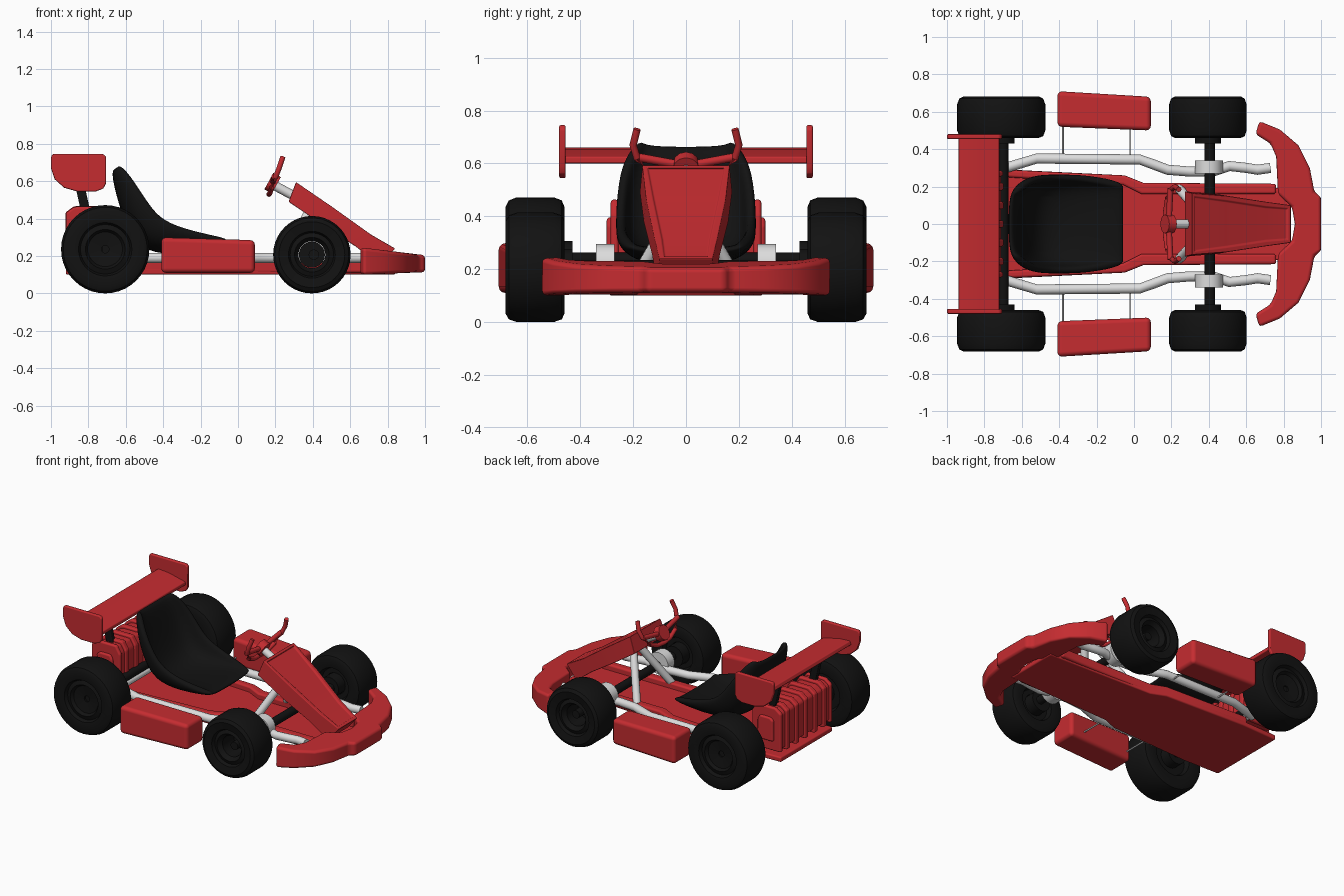
import bpy, bmesh, math
from mathutils import Vector

cube = bpy.data.objects.get("Cube")
if cube:
    bpy.data.objects.remove(cube, do_unlink=True)


def material(name, rgb):
    m = bpy.data.materials.new(name)
    m.use_nodes = True
    m.diffuse_color = (*rgb, 1)
    m.node_tree.nodes["Principled BSDF"].inputs["Base Color"].default_value = (*rgb, 1)
    return m


RED = material("red", (0.56, 0.025, 0.03))
BLACK = material("black", (0.006, 0.006, 0.006))
SILVER = material("light grey", (0.72, 0.72, 0.72))


def finish(name, bm, mat, mirror=False, bevel=0, segments=3):
    bmesh.ops.recalc_face_normals(bm, faces=bm.faces)
    mesh = bpy.data.meshes.new(name)
    bm.to_mesh(mesh)
    bm.free()
    mesh.materials.append(mat)
    ob = bpy.data.objects.new(name, mesh)
    bpy.context.collection.objects.link(ob)
    bpy.ops.object.select_all(action="DESELECT")
    ob.select_set(True)
    bpy.context.view_layer.objects.active = ob
    bpy.ops.object.shade_smooth_by_angle(angle=math.radians(40))
    if bevel:
        b = ob.modifiers.new("bevel", "BEVEL")
        b.width, b.segments, b.limit_method = bevel, segments, "ANGLE"
        b.harden_normals = True
    if mirror:
        m = ob.modifiers.new("mirror", "MIRROR")
        m.use_axis = (False, True, False)
        m.use_mirror_merge = False
    return ob


def loft(name, rings, mat, **kw):
    """Skin a list of closed rings and cap both ends."""
    bm = bmesh.new()
    loops = [[bm.verts.new(p) for p in ring] for ring in rings]
    n = len(loops[0])
    for a, b in zip(loops, loops[1:]):
        for i in range(n):
            j = (i + 1) % n
            bm.faces.new((a[i], a[j], b[j], b[i]))
    bm.faces.new(loops[0])
    bm.faces.new(loops[-1])
    return finish(name, bm, mat, **kw)


def plan(name, outline, bottom, top, mat, **kw):
    """Extrude an x-y outline; bottom and top are functions of x."""
    return loft(name, [[(x, y, f(x)) for x, y in outline] for f in (bottom, top)], mat, **kw)


def side(name, outline, y0, y1, mat, **kw):
    """Extrude an x-z outline across y."""
    return loft(name, [[(x, y, z) for x, z in outline] for y in (y0, y1)], mat, **kw)


def tube(name, points, radius, mat, mirror=False, sides=12):
    pts = [Vector(p) for p in points]
    rings = []
    for i, p in enumerate(pts):
        d = (pts[min(i + 1, len(pts) - 1)] - pts[max(i - 1, 0)]).normalized()
        u = d.cross(Vector((0, 0, 1)) if abs(d.z) < 0.8 else Vector((0, 1, 0))).normalized()
        v = d.cross(u)
        angles = [2 * math.pi * k / sides for k in range(sides)]
        rings.append([p + radius * (u * math.cos(a) + v * math.sin(a)) for a in angles])
    return loft(name, rings, mat, mirror=mirror)


def lathe(name, profile, x, z, mat):
    """Turn a (radius, y) profile around a y axis, mirrored to both sides."""
    bm = bmesh.new()
    vs = [bm.verts.new((x + r, y, z)) for r, y in profile]
    es = [bm.edges.new(p) for p in zip(vs, vs[1:] + vs[:1])]
    bmesh.ops.spin(bm, geom=vs + es, cent=(x, 0, z), axis=(0, 1, 0),
                   angle=2 * math.pi, steps=40, use_merge=True)
    bmesh.ops.remove_doubles(bm, verts=bm.verts, dist=0.0005)
    return finish(name, bm, mat, mirror=True)


def both(half):
    """Complete a half outline with its mirror image in y."""
    return half + [(x, -y) for x, y in reversed(half) if y > 0]


def level(z):
    return lambda x: z


# Wheels: tyre with stepped rim, hub and axle
for end, x, r, hole in (("rear", -0.71, 0.236, 0.02), ("front", 0.395, 0.207, 0.072)):
    rim = r * 0.56
    tyre = [(hole, 0.50), (hole, 0.63), (rim * 0.7, 0.64), (rim * 0.8, 0.66),
            (rim, 0.65), (rim * 1.08, 0.672), (r * 0.85, 0.682), (r * 0.95, 0.67),
            (r, 0.64), (r, 0.50), (r * 0.95, 0.47), (r * 0.85, 0.46),
            (rim, 0.47), (rim * 0.9, 0.50)]
    lathe(end + "_wheels", tyre, x, r, BLACK)
    tube(end + "_axle", [(x + 0.01, -0.62, r), (x + 0.01, 0.62, r)], 0.028, BLACK)
    tube(end + "_hubs", [(x, 0.43, r), (x, 0.51, r)], 0.07, BLACK, mirror=True, sides=20)
tube("steering_knuckles", [(0.40, 0.27, 0.22), (0.40, 0.34, 0.22)], 0.075, SILVER,
     mirror=True, sides=20)

# Floor pan with raised side lips
plan("floor_pan", both([(-0.92, 0.28), (-0.65, 0.29), (-0.05, 0.26), (0.05, 0.22), (0.84, 0.19)]),
     level(0.10), level(0.135), RED, bevel=0.01)
plan("floor_lips", [(-0.68, 0.29), (-0.05, 0.26), (0.05, 0.22), (0.76, 0.215),
                    (0.76, 0.16), (0.04, 0.16), (-0.06, 0.21), (-0.68, 0.25)],
     level(0.11), level(0.175), RED, mirror=True, bevel=0.015)

# Chassis tubes
rail = [(-0.72, 0.29), (-0.62, 0.32), (-0.52, 0.35), (0.03, 0.345), (0.10, 0.32),
        (0.18, 0.29), (0.30, 0.28), (0.42, 0.28), (0.51, 0.31), (0.60, 0.30),
        (0.66, 0.29), (0.73, 0.30)]
tube("chassis_rails", [(x, y, 0.19) for x, y in rail], 0.027, SILVER, mirror=True)
tube("rear_cross_tube", [(-0.70, -0.29, 0.19), (-0.70, 0.29, 0.19)], 0.022, SILVER)
for i, x in enumerate((-0.38, -0.02)):
    tube("pod_bracket_%d" % i, [(x, 0.34, 0.17), (x, 0.54, 0.17)], 0.005, SILVER, mirror=True)

# Side pods
plan("side_pods", [(-0.41, 0.52), (-0.41, 0.71), (0.09, 0.68), (0.09, 0.50)],
     level(0.11), lambda x: 0.287 - 0.03 * x, RED, mirror=True, bevel=0.025)

# Wraparound nose bumper
nose = [(0.86, 0), (0.845, 0.09), (0.77, 0.16), (0.76, 0.36), (0.73, 0.43), (0.65, 0.48),
        (0.67, 0.55), (0.78, 0.505), (0.88, 0.42), (0.94, 0.30), (0.965, 0.17),
        (1.0, 0.145), (1.0, 0)]
nose += [(x, -y) for x, y in reversed(nose) if y > 0]
plan("nose_bumper", nose, lambda x: 0.10 + 0.04 * (x - 0.66),
     lambda x: 0.245 - 0.12 * (x - 0.66), RED, bevel=0.018)

# Front fairing: tapering hood with a recessed top panel
stations = [(0.31, 0.595, 0.27, 0.49, 0.165), (0.50, 0.465, 0.44, 0.375, 0.15),
            (0.71, 0.315, 0.63, 0.25, 0.118), (0.84, 0.24, 0.76, 0.15, 0.10)]
fairing = loft("front_fairing",
               [[(xt, w, zt), (xt, -w, zt), (xb, -w - 0.01, zb), (xb, w + 0.01, zb)]
                for xt, zt, xb, zb, w in stations], RED, bevel=0.012)
bm = bmesh.new()
bm.from_mesh(fairing.data)
bm.normal_update()
panel = [f for f in bm.faces if f.normal.z > 0.5]
bmesh.ops.inset_region(bm, faces=panel, thickness=0.025, depth=0)
bmesh.ops.inset_region(bm, faces=panel, thickness=0.006, depth=-0.008)
bm.to_mesh(fairing.data)
bm.free()

# Steering column, its struts and butterfly wheel
tube("steering_column", [(0.18, 0, 0.585), (0.45, 0, 0.44)], 0.025, SILVER)
tube("column_struts", [(0.24, 0.19, 0.16), (0.38, 0.03, 0.44)], 0.025, SILVER, mirror=True)
tube("steering_grips", [(0.24, 0.185, 0.73), (0.22, 0.20, 0.67), (0.20, 0.185, 0.62),
                        (0.18, 0.14, 0.565), (0.17, 0.07, 0.535), (0.165, 0, 0.53)],
     0.014, RED, mirror=True)
tube("steering_spokes", [(0.195, -0.19, 0.625), (0.185, 0, 0.59), (0.195, 0.19, 0.625)], 0.016, RED)
tube("steering_boss", [(0.165, 0, 0.60), (0.205, 0, 0.578)], 0.05, RED)

# Bucket seat: centre line and raised wing edge swept from front lip to headrest
spine = [(-0.05, 0.27), (-0.25, 0.235), (-0.45, 0.22), (-0.56, 0.30), (-0.62, 0.48), (-0.665, 0.67)]
wings = [(-0.05, 0.29), (-0.25, 0.335), (-0.40, 0.39), (-0.47, 0.47), (-0.56, 0.61), (-0.63, 0.69)]
widths = [0.21, 0.25, 0.25, 0.25, 0.235, 0.17]
bm = bmesh.new()
rows = []
for (sx, sz), (wx, wz), w in zip(spine, wings, widths):
    s, e = Vector((sx, 0, sz)), Vector((wx, 0, wz))
    rows.append([bm.verts.new(s.lerp(e, t) + Vector((0, u * w, 0))) for u, t in
                 ((-1, 1), (-0.95, 0.5), (-0.7, 0.1), (0, 0), (0.7, 0.1), (0.95, 0.5), (1, 1))])
for a, b in zip(rows, rows[1:]):
    for i in range(len(a) - 1):
        bm.faces.new((a[i], a[i + 1], b[i + 1], b[i]))
seat = finish("seat", bm, BLACK)
seat.data.shade_smooth()
solid = seat.modifiers.new("thickness", "SOLIDIFY")
solid.thickness, solid.offset = 0.045, 0
seat.modifiers.new("smoothing", "SUBSURF").levels = 2
seat.modifiers["smoothing"].render_levels = 2

# Rear engine: core block with cooling fins, end frames and caps
core = [(-0.91, 0.18), (-0.91, 0.42), (-0.87, 0.45), (-0.74, 0.45), (-0.71, 0.40), (-0.71, 0.18)]
side("engine_block", core, -0.27, 0.27, RED, bevel=0.015)


def grown(s):
    return [(-0.81 + (x + 0.81) * s, 0.315 + (z - 0.315) * s) for x, z in core]


for i in range(5):
    y = -0.2 + i * 0.1
    side("cooling_fin_%d" % i, grown(1.12), y - 0.02, y + 0.02, RED, bevel=0.01)
side("engine_end_frames", grown(1.1), 0.255, 0.285, RED, mirror=True, bevel=0.012)
side("engine_end_caps", grown(0.6), 0.27, 0.30, RED, mirror=True, bevel=0.012)

# Rear wing
side("wing_blade", [(-0.94, 0.635), (-0.93, 0.66), (-0.85, 0.655), (-0.72, 0.625),
                    (-0.72, 0.60), (-0.85, 0.61)], -0.465, 0.465, RED, bevel=0.006)
side("wing_end_plates", [(-0.99, 0.745), (-0.72, 0.745), (-0.705, 0.73), (-0.705, 0.59),
                         (-0.72, 0.56), (-0.76, 0.545), (-0.86, 0.545), (-0.93, 0.565),
                         (-0.98, 0.61), (-1.0, 0.67), (-1.0, 0.73)],
     0.455, 0.48, RED, mirror=True, bevel=0.007)
side("wing_struts", [(-0.88, 0.62), (-0.83, 0.62), (-0.79, 0.44), (-0.84, 0.44)],
     0.20, 0.235, BLACK, mirror=True, bevel=0.006)
